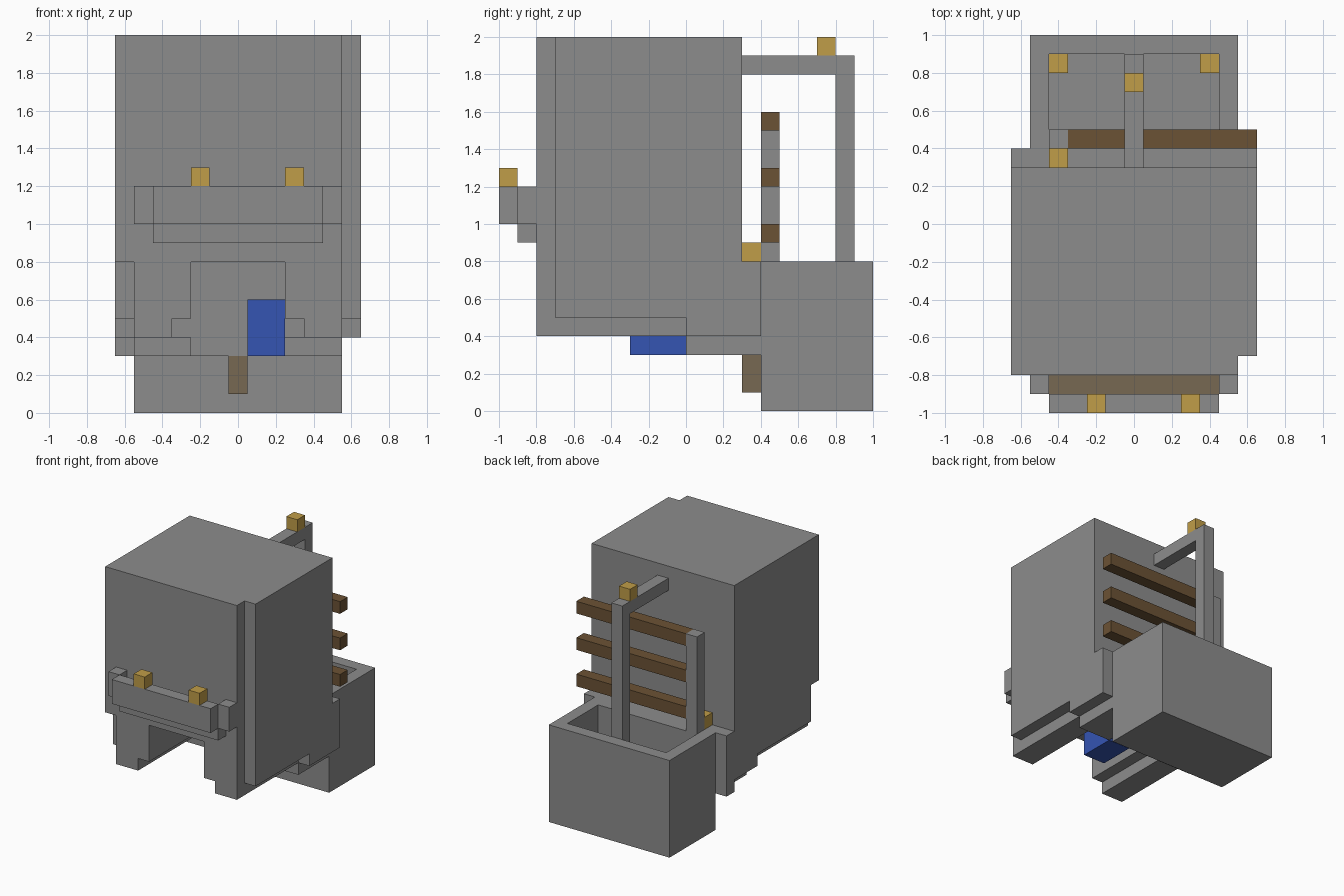
import bpy, bmesh
from mathutils import Vector

old = bpy.data.objects.get("Cube")
if old:
    bpy.data.objects.remove(old, do_unlink=True)


def material(name, r, g, b):
    m = bpy.data.materials.new(name)
    m.use_nodes = True
    m.diffuse_color = (r, g, b, 1)
    m.node_tree.nodes["Principled BSDF"].inputs["Base Color"].default_value = (r, g, b, 1)
    return m


GREY = material("stone grey", .265, .265, .265)
GOLD = material("lamp gold", .53, .34, .065)
BROWN = material("dark wood", .148, .085, .035)
TAUPE = material("earth taupe", .184, .141, .084)
BLUE = material("blue", .035, .09, .45)


def part(name, mat, *boxes, mirror=False):
    """One object made of boxes given as (x range, y range, z range)."""
    boxes = list(boxes)
    if mirror:
        boxes += [((-x[1], -x[0]), y, z) for x, y, z in boxes]
    bm = bmesh.new()
    for box in boxes:
        low, high = (Vector(c) for c in zip(*box))
        verts = bmesh.ops.create_cube(bm, size=1)["verts"]
        bmesh.ops.scale(bm, vec=high - low, verts=verts)
        bmesh.ops.translate(bm, vec=(low + high) / 2, verts=verts)
    mesh = bpy.data.meshes.new(name)
    bm.to_mesh(mesh)
    bm.free()
    mesh.materials.append(mat)
    obj = bpy.data.objects.new(name, mesh)
    bpy.context.collection.objects.link(obj)
    return obj


def lamp(name, x, y, z):
    part(name, GOLD, ((x, x + .1), (y, y + .1), (z, z + .1)))


# Main body with a front panel that stops short of the left side
part("body", GREY, ((-.65, .65), (-.7, .3), (.8, 2)))
part("front_panel", GREY, ((-.65, .55), (-.8, -.7), (.8, 2)))

# Stepped side skirts
part("side_skirts", GREY,
     ((.55, .65), (-.7, 0), (.5, .8)),
     ((.55, .65), (0, .4), (.4, .8)), mirror=True)
part("right_skirt_foot", GREY, ((-.65, -.55), (.3, .4), (.3, .4)))

# Legs with a stepped inner edge
part("legs", GREY,
     ((.25, .55), (-.8, .3), (.5, .8)),
     ((.35, .55), (-.8, .3), (.4, .5)),
     ((.25, .55), (0, .3), (.3, .4)), mirror=True)
part("rear_wall", GREY, ((-.55, .55), (.3, .4), (.3, .8)))
part("rear_peg", TAUPE, ((-.05, .05), (.3, .4), (.1, .3)))
part("blue_block", BLUE, ((.05, .25), (-.3, 0), (.3, .6)))

# Planter trough on the front
part("trough", GREY,
     ((-.45, .45), (-1, -.9), (1, 1.2)),
     ((-.45, .45), (-.9, -.8), (.9, 1)))
part("trough_ends", GREY, ((.45, .55), (-.9, -.8), (1, 1.2)), mirror=True)
part("trough_soil", TAUPE, ((-.45, .45), (-.9, -.8), (1, 1.008)))
lamp("front_right_lamp", -.25, -1, 1.2)
lamp("front_left_lamp", .25, -1, 1.2)

# Open tank at the back
part("tank", GREY,
     ((-.55, .55), (.4, 1), (0, .1)),
     ((-.55, .55), (.4, .5), (.1, .8)),
     ((-.55, .55), (.9, 1), (.1, .8)))
part("tank_sides", GREY, ((.45, .55), (.5, .9), (.1, .8)), mirror=True)
lamp("tank_right_lamp", -.45, .8, .1)
lamp("tank_left_lamp", .35, .8, .1)
lamp("ledge_lamp", -.45, .3, .8)

# Overhead frame with a lamp
part("overhead_frame", GREY,
     ((-.05, .05), (.8, .9), (.1, 1.9)),
     ((-.05, .05), (.3, .8), (1.8, 1.9)))
lamp("frame_lamp", -.05, .7, 1.9)

# Rack post and its three wooden rails
part("rack_post", GREY, ((-.45, -.35), (.4, .5), (.8, 1.6)))
part("rack_rails", BROWN,
     *[((-.35, .65), (.4, .5), (z, z + .1)) for z in (.9, 1.2, 1.5)])
